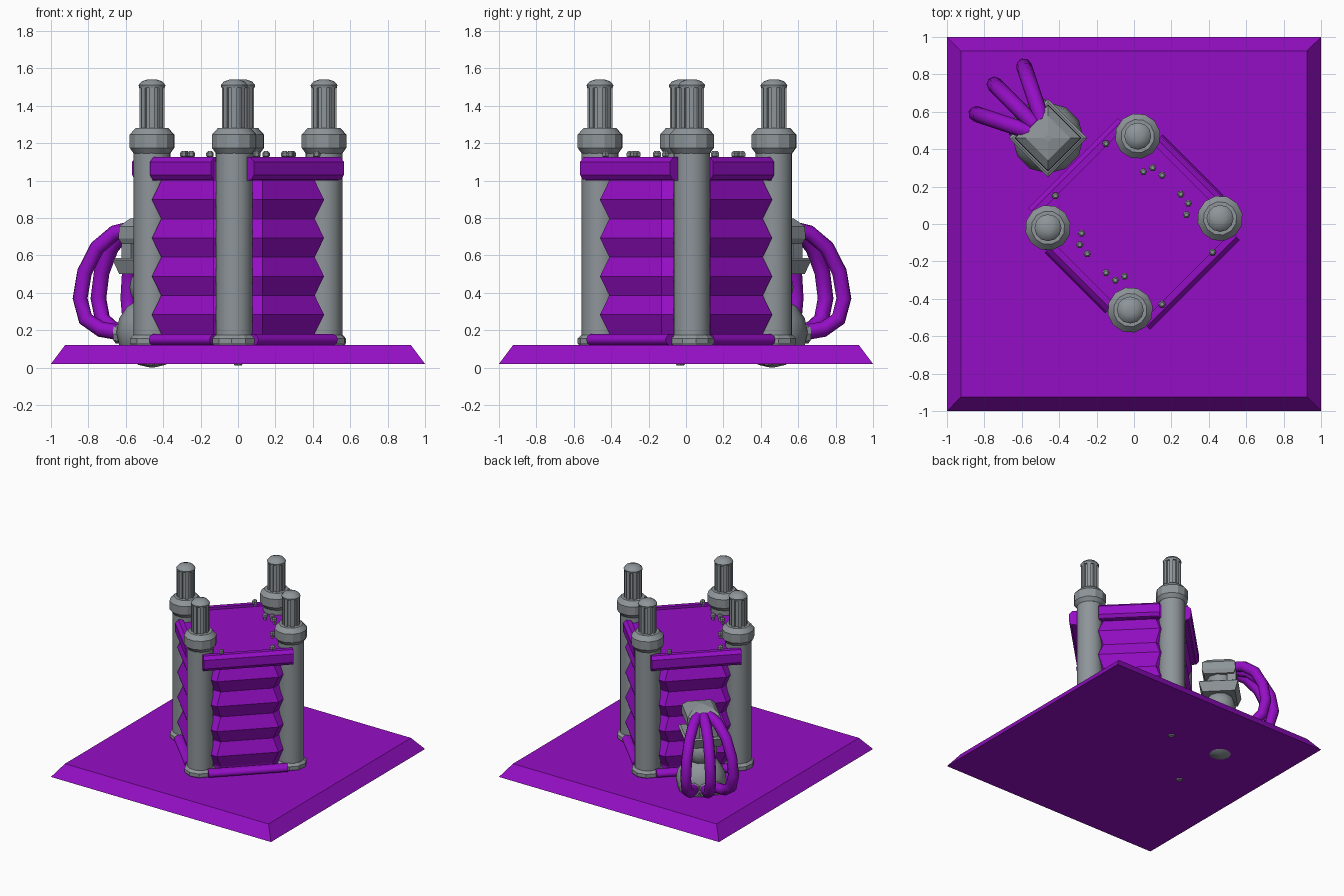
import bpy, bmesh, math
from mathutils import Vector, Matrix

if "Cube" in bpy.data.objects:
    bpy.data.objects.remove(bpy.data.objects["Cube"])


def material(name, color):
    m = bpy.data.materials.new(name)
    m.diffuse_color = (*color, 1)
    m.use_nodes = True
    m.node_tree.nodes["Principled BSDF"].inputs["Base Color"].default_value = m.diffuse_color
    return m


PURPLE = material("purple", (0.30, 0.0045, 0.56))
GREY = material("grey", (0.27, 0.30, 0.32))


def finish(bm, name, mat, matrix=Matrix(), smooth=None):
    bmesh.ops.recalc_face_normals(bm, faces=bm.faces)
    me = bpy.data.meshes.new(name)
    bm.to_mesh(me)
    bm.free()
    me.materials.append(mat)
    ob = bpy.data.objects.new(name, me)
    bpy.context.collection.objects.link(ob)
    ob.matrix_world = matrix
    if smooth:
        bpy.ops.object.select_all(action='DESELECT')
        ob.select_set(True)
        bpy.context.view_layer.objects.active = ob
        bpy.ops.object.shade_smooth_by_angle(angle=math.radians(smooth))
    return ob


def loft(name, rings, mat, matrix=Matrix(), smooth=None):
    """Skin a list of closed rings of points and cap both ends."""
    bm = bmesh.new()
    loops = [[bm.verts.new(p) for p in ring] for ring in rings]
    n = len(loops[0])
    for a, b in zip(loops, loops[1:]):
        for i in range(n):
            j = (i + 1) % n
            bm.faces.new((a[i], a[j], b[j], b[i]))
    bm.faces.new(loops[0][::-1])
    bm.faces.new(loops[-1])
    return finish(bm, name, mat, matrix, smooth)


def circle(r, z, n, turn=0.0):
    return [(r * math.cos(turn + math.tau * i / n),
             r * math.sin(turn + math.tau * i / n), z) for i in range(n)]


def turned(name, profile, n, mat, loc=(0, 0, 0), turn=0.0, smooth=None):
    return loft(name, [circle(r, z, n, turn) for r, z in profile], mat,
                Matrix.Translation(loc), smooth)


def side(angle, dist, z):
    """Frame whose local x points outward at the given angle."""
    a = math.radians(angle)
    return Matrix.Translation((dist * math.cos(a), dist * math.sin(a), z)) @ Matrix.Rotation(a, 4, 'Z')


def rail(name, section, length, matrix, smooth=None):
    rings = [[(x, y, z) for x, z in section] for y in (-length / 2, length / 2)]
    return loft(name, rings, PURPLE, matrix, smooth)


# Bevelled square base
R2 = math.sqrt(2)
turned("base", [(R2, 0.02), (0.925 * R2, 0.12)], 4, PURPLE, turn=math.pi / 4)

# Folded bellows with chamfered corners
rings = []
for i in range(9):
    o, c, z = (0.46 if i % 2 else 0.41), 0.13, 0.18 + i * 0.1025
    rings.append([(o, -c, z), (o, c, z), (c, o, z), (-c, o, z),
                  (-o, c, z), (-o, -c, z), (-c, -o, z), (c, -o, z)])
rings.insert(0, [(x, y, 0.11) for x, y, z in rings[0]])
loft("bellows", rings, PURPLE)

# Top deck, rotated an eighth turn
deck = [(0.43, -0.33), (0.43, 0.33), (0.23, 0.41), (-0.23, 0.41),
        (-0.43, 0.33), (-0.43, -0.33), (-0.23, -0.41), (0.23, -0.41)]
loft("deck", [[(x, y, z) for x, y in deck] for z in (1.0, 1.105)], PURPLE,
     Matrix.Rotation(-math.pi / 4, 4, 'Z'))

# Upper side plates, upper inner bars and rounded lower rails
plate = [(-0.03, 0), (0.012, 0), (0.03, 0.025), (0.03, 0.095), (0.005, 0.12), (-0.03, 0.12)]
lower = [(0.045 * math.cos(t), 0.032 * math.sin(t))
         for t in [math.tau * i / 10 for i in range(10)]]
for angle in (-45, 135):
    rail("side_plate", plate, 0.68, side(angle, 0.43, 1.005))
    rail("lower_rail", lower, 0.60, side(angle, 0.41, 0.148), 50)
for angle in (45, 225):
    rail("inner_bar", plate, 0.46, side(angle, 0.405, 1.005))
    rail("lower_rail", lower, 0.46, side(angle, 0.40, 0.148), 50)

# Columns with flange, shaft, collar, fluted pin and domed cap
for x, y in ((0.02, 0.47), (0.46, 0.03), (-0.02, -0.46), (-0.46, -0.02)):
    loc = (x, y, 0)
    turned("column_flange", [(0.10, 0.10), (0.12, 0.13), (0.12, 0.155), (0.10, 0.175)],
           10, GREY, loc, 0.2)
    turned("column_shaft", [(0.098, 0.11), (0.098, 1.18)], 20, GREY, loc, smooth=40)
    turned("column_collar", [(0.10, 1.145), (0.122, 1.175), (0.122, 1.245), (0.09, 1.28)],
           12, GREY, loc, 0.2, smooth=25)
    flutes = []
    for i in range(8):
        for r, d in ((0.055, -0.22), (0.068, -0.2), (0.068, 0.2), (0.055, 0.22)):
            flutes.append((r, math.tau * i / 8 + d))
    loft("pin", [[(r * math.cos(t), r * math.sin(t), z) for r, t in flutes]
                 for z in (1.27, 1.50)], GREY, Matrix.Translation(loc))
    turned("pin_cap", [(0.068, 1.495), (0.072, 1.51), (0.055, 1.53), (0.025, 1.54)],
           12, GREY, loc, smooth=50)

# Column tips showing under the base
for x, y in ((0.0, 0.44), (-0.47, -0.03)):
    turned("column_tip", [(0.02, 0.012), (0.035, 0.03)], 7, GREY, (x, y, 0))

# Small bolts on the deck
half = [(0.05, 0.28), (0.10, 0.30), (0.15, 0.26), (0.25, 0.16), (0.29, 0.11),
        (0.28, 0.05), (-0.15, 0.43), (-0.42, 0.15)]
for s in (1, -1):
    for x, y in half:
        turned("bolt", [(0.013, 1.10), (0.013, 1.125), (0.02, 1.13), (0.02, 1.147), (0.011, 1.157)],
               6, GREY, (s * x, s * y, 0))

# Pump: ball foot, waist, square plate, neck and square head
PUMP = (-0.46, 0.46, 0)


def ball(r, z0):
    return [(r * math.sin(math.pi * k / 8) if 0 < k < 8 else 0.01,
             z0 - r * math.cos(math.pi * k / 8)) for k in range(9)]


turned("pump_ball", ball(0.19, 0.19), 12, GREY, PUMP, smooth=35)
turned("pump_waist", ball(0.12, 0.43), 10, GREY, PUMP, smooth=40)
turned("pump_plate", [(0.175, 0.50), (0.21, 0.575), (0.19, 0.585)], 4, GREY, PUMP)
turned("pump_neck", [(0.10, 0.56), (0.10, 0.70)], 10, GREY, PUMP, smooth=40)
turned("pump_head", [(0.16, 0.66), (0.18, 0.69), (0.175, 0.755), (0.12, 0.795), (0.02, 0.81)],
       4, GREY, PUMP)
for s in (-1, 1):
    frame = Matrix.Translation(PUMP) @ Matrix.Rotation(math.radians(135), 4, 'Z')
    pts = [(0.06, s * 0.03), (0.13, s * 0.03), (0.13, s * 0.10), (0.06, s * 0.10)]
    loft("pump_bracket", [[(x, y, z) for x, y in pts] for z in (0.57, 0.68)], GREY, frame)

# Three hoses looping from the head down to the ball foot
path = [(0.10, 0.745), (0.21, 0.72), (0.31, 0.64), (0.38, 0.51), (0.405, 0.37),
        (0.375, 0.26), (0.29, 0.205), (0.14, 0.18)]
for angle in (161.5, 135, 108.5):
    rings = []
    for i, (d, z) in enumerate(path):
        p, q = path[max(i - 1, 0)], path[min(i + 1, len(path) - 1)]
        t = Vector((q[0] - p[0], q[1] - p[1])).normalized()
        ring = []
        for k in range(8):
            a = math.tau * k / 8
            off, w = 0.042 * math.cos(a), 0.042 * math.sin(a)
            ring.append((d - t.y * off, w, z + t.x * off))
        rings.append(ring)
    loft("hose", rings, PURPLE,
         Matrix.Translation(PUMP) @ Matrix.Rotation(math.radians(angle), 4, 'Z'), 50)
    # Hose socket at the foot
    frame = Matrix.Translation(PUMP) @ Matrix.Rotation(math.radians(angle), 4, 'Z')
    loft("hose_socket", [[(x, y, 0.18 + z) for y, z, _ in circle(r, 0, 8)]
                         for x, r in ((0.14, 0.058), (0.205, 0.05))], GREY, frame)
